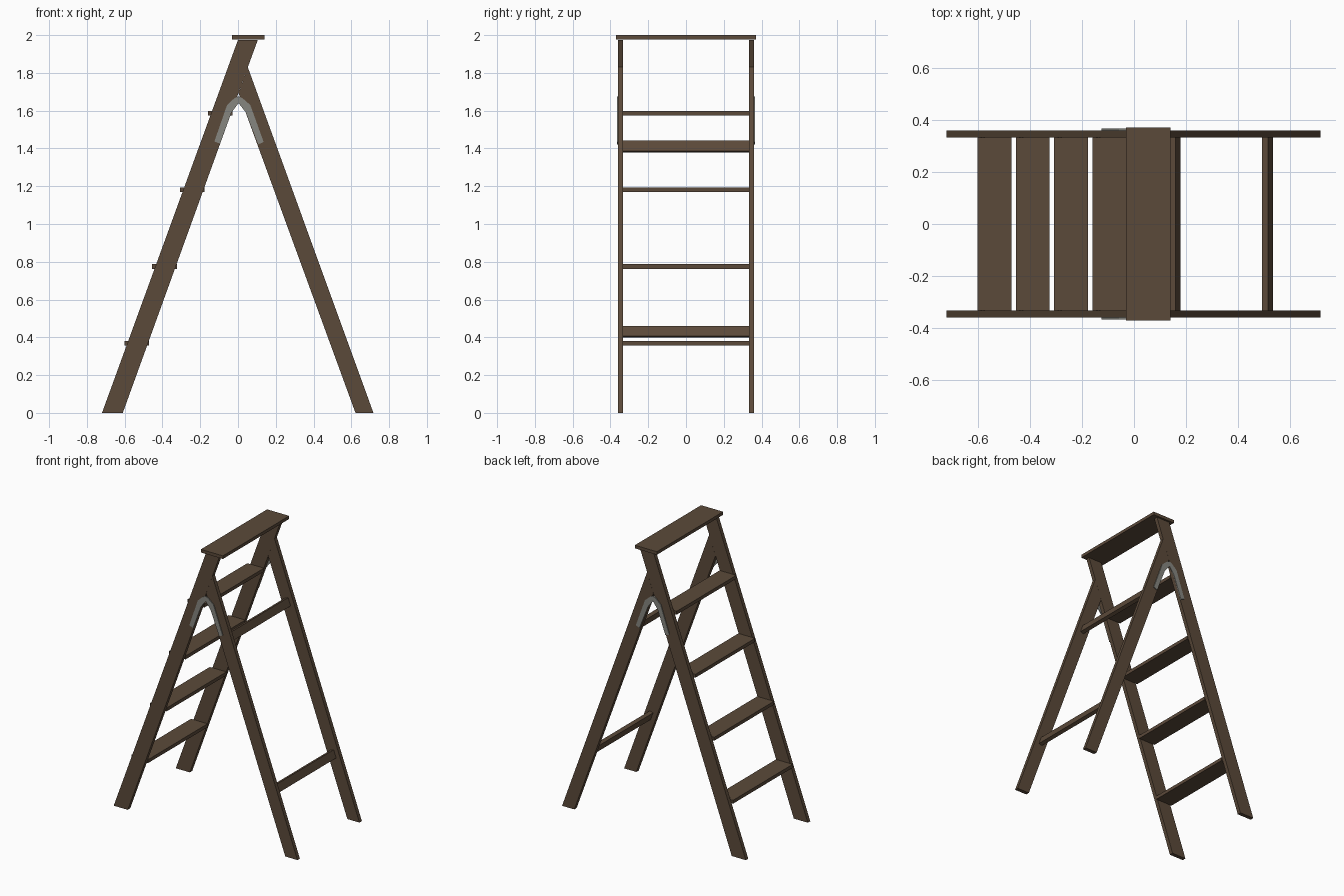
import bpy
import bmesh
from math import atan2
from mathutils import Matrix, Vector

cube = bpy.data.objects.get("Cube")
if cube:
    bpy.data.objects.remove(cube, do_unlink=True)


def material(name, rgb):
    m = bpy.data.materials.new(name)
    m.use_nodes = True
    color = (*rgb, 1)
    m.diffuse_color = color
    bsdf = m.node_tree.nodes["Principled BSDF"]
    bsdf.inputs["Base Color"].default_value = color
    bsdf.inputs["Roughness"].default_value = 0.8
    return m


wood = material("brown wood", (0.105, 0.068, 0.042))
metal = material("grey metal", (0.24, 0.24, 0.215))


def finish(name, bm, mat):
    bmesh.ops.recalc_face_normals(bm, faces=bm.faces)
    mesh = bpy.data.meshes.new(name)
    bm.to_mesh(mesh)
    bm.free()
    mesh.materials.append(mat)
    obj = bpy.data.objects.new(name, mesh)
    bpy.context.collection.objects.link(obj)
    return obj


def plate(name, outline, y0, y1, mat):
    """Extrude an outline drawn in the x-z plane from y0 to y1."""
    bm = bmesh.new()
    face = bm.faces.new([bm.verts.new((x, y0, z)) for x, z in outline])
    ext = bmesh.ops.extrude_face_region(bm, geom=[face])
    verts = [v for v in ext["geom"] if isinstance(v, bmesh.types.BMVert)]
    bmesh.ops.translate(bm, verts=verts, vec=(0, y1 - y0, 0))
    return finish(name, bm, mat)


def box(name, center, size, mat, tilt=0):
    bm = bmesh.new()
    place = (Matrix.Translation(center) @ Matrix.Rotation(tilt, 4, 'Y')
             @ Matrix.Diagonal(Vector((*size, 1))))
    bmesh.ops.create_cube(bm, size=1, matrix=place)
    return finish(name, bm, mat)


# Side frames: step stile, rear leg and hinge bracket on each side
stile = [(-0.72, 0), (-0.61, 0), (0.052, 1.83), (0.105, 1.975), (0, 1.975)]
leg = [(0.622, 0), (0.717, 0), (0.052, 1.83), (0.003, 1.693)]
bracket = [(-0.125, 1.437), (-0.095, 1.425), (-0.035, 1.59), (0.003, 1.64),
           (0.042, 1.59), (0.108, 1.422), (0.136, 1.434), (0.065, 1.63),
           (0.025, 1.665), (0.003, 1.676), (-0.02, 1.665), (-0.058, 1.63)]
for side, s in (("front", -1), ("back", 1)):
    plate(side + "_stile", stile, s * 0.333, s * 0.36, wood)
    plate(side + "_leg", leg, s * 0.333, s * 0.36, wood)
    plate(side + "_hinge_bracket", bracket, s * 0.36, s * 0.366, metal)

# Top board
box("top_board", (0.055, 0, 1.989), (0.172, 0.74, 0.022), wood)

# Treads, evenly spaced up the stiles
for i in range(4):
    box(f"tread_{i + 1}", (-0.536 + 0.147 * i, 0, 0.369 + 0.406 * i),
        (0.13, 0.666, 0.024), wood)

# Cross bars between the rear legs, tilted with them
lean = -atan2(0.665, 1.83)
for name, z in (("lower_bar", 0.43), ("upper_bar", 1.41)):
    box(name, (0.669 - z * 0.3634, 0, z), (0.026, 0.668, 0.057), wood, lean)
